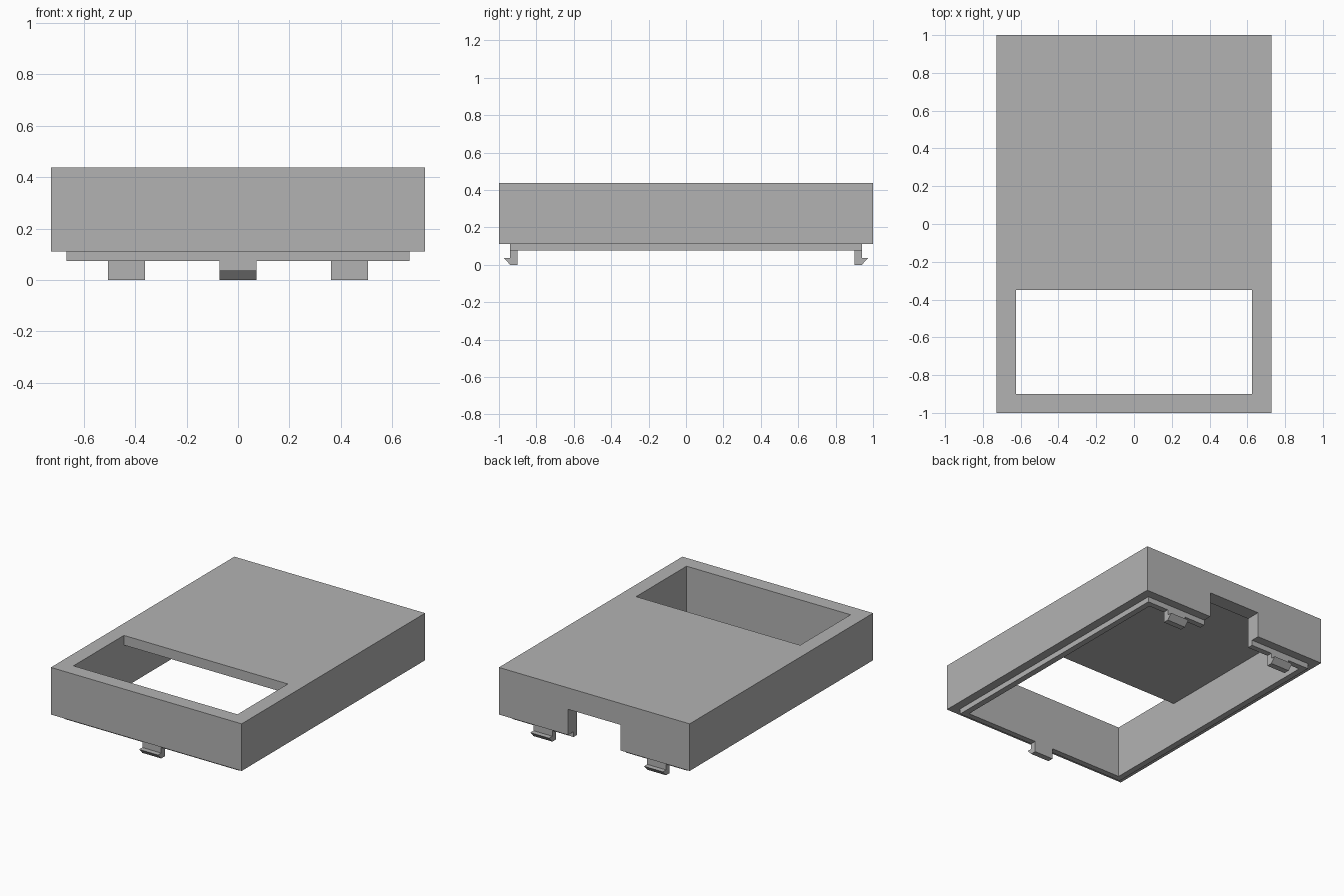
import bpy
import bmesh

cube = bpy.data.objects.get("Cube")
if cube:
    bpy.data.objects.remove(cube, do_unlink=True)

grey = bpy.data.materials.new("matte grey")
grey.use_nodes = True
colour = (0.45, 0.45, 0.45, 1)
grey.diffuse_color = colour
grey.node_tree.nodes["Principled BSDF"].inputs["Base Color"].default_value = colour


def prism(name, profile, x0, x1):
    """Extrude a (y, z) profile from x0 to x1."""
    bm = bmesh.new()
    face = bm.faces.new([bm.verts.new((x0, y, z)) for y, z in profile])
    new = bmesh.ops.extrude_face_region(bm, geom=[face])["geom"]
    verts = [v for v in new if isinstance(v, bmesh.types.BMVert)]
    bmesh.ops.translate(bm, verts=verts, vec=(x1 - x0, 0, 0))
    bmesh.ops.recalc_face_normals(bm, faces=bm.faces)
    mesh = bpy.data.meshes.new(name)
    bm.to_mesh(mesh)
    bm.free()
    mesh.materials.append(grey)
    obj = bpy.data.objects.new(name, mesh)
    bpy.context.collection.objects.link(obj)
    return obj


def box(name, half_x, y0, y1, z0, z1):
    return prism(name, [(y0, z0), (y1, z0), (y1, z1), (y0, z1)], -half_x, half_x)


def combine(target, tool, operation):
    """Apply a boolean and remove the tool object."""
    mod = target.modifiers.new("boolean", "BOOLEAN")
    mod.operation = operation
    mod.solver = "EXACT"
    mod.object = tool
    bpy.context.view_layer.objects.active = target
    bpy.ops.object.modifier_apply(modifier=mod.name)
    bpy.data.objects.remove(tool, do_unlink=True)


# Outer shell with a stepped lip underneath
case = box("case", 0.728, -1, 1, 0.112, 0.437)
combine(case, box("lip", 0.668, -0.94, 0.94, 0.075, 0.2), "UNION")

# Hollow open below, rising through the roof as a window at the front
hollow = [(-0.9, -0.1), (0.9, -0.1), (0.9, 0.37), (-0.35, 0.37),
          (-0.35, 0.6), (-0.9, 0.6)]
combine(case, prism("hollow", hollow, -0.626, 0.626), "DIFFERENCE")

# Notch through the back wall and lip
combine(case, box("notch", 0.2, 0.8, 1.1, -0.1, 0.289), "DIFFERENCE")

# Snap clips with outward hooks
for name, x, side in (("front_clip", 0, -1),
                      ("back_clip_left", 0.434, 1),
                      ("back_clip_right", -0.434, 1)):
    hook = [(0.9, 0.075), (0.9, 0), (0.94, 0), (0.975, 0.037),
            (0.94, 0.037), (0.94, 0.075)]
    prism(name, [(side * y, z) for y, z in hook], x - 0.072, x + 0.072)
